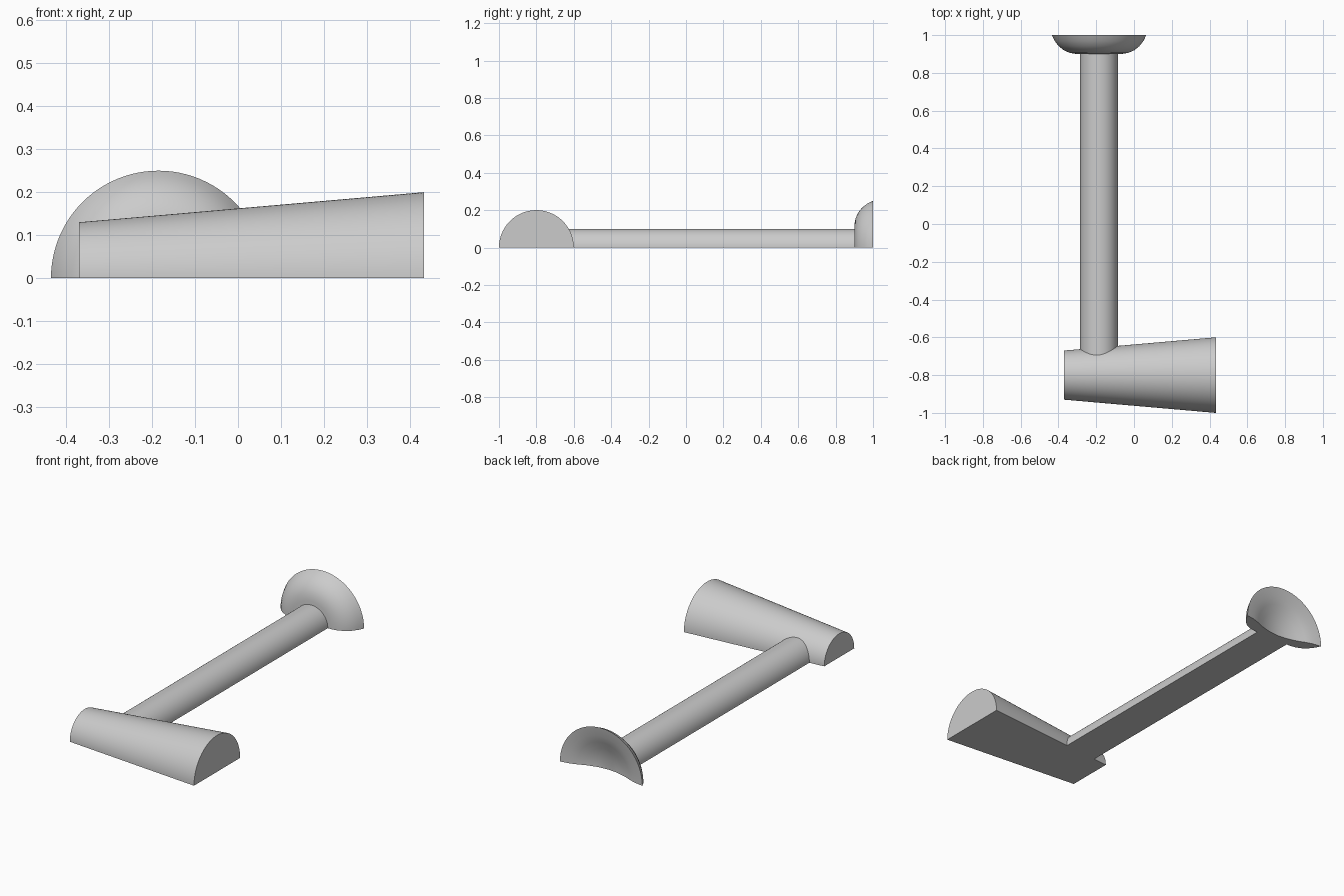
import bpy, bmesh, math

cube = bpy.data.objects.get("Cube")
if cube:
    bpy.data.objects.remove(cube, do_unlink=True)

grey = bpy.data.materials.new("plain grey")
grey.use_nodes = True
grey.diffuse_color = (0.6, 0.6, 0.6, 1)
grey.node_tree.nodes["Principled BSDF"].inputs["Base Color"].default_value = (0.6, 0.6, 0.6, 1)


def half_turned(name, profile, axis, centre, steps=48):
    """Turn (radius, position) points half a circle over the ground and close the flat base."""
    bm = bmesh.new()
    rings = []
    for i in range(steps + 1):
        a = math.pi * i / steps
        ring = []
        for r, t in profile:
            side, up = centre + r * math.cos(a), r * math.sin(a)
            ring.append(bm.verts.new((t, side, up) if axis == "X" else (side, t, up)))
        rings.append(ring)
    for a, b in zip(rings, rings[1:]):
        for j in range(len(profile) - 1):
            bm.faces.new((a[j], a[j + 1], b[j + 1], b[j]))
    bmesh.ops.remove_doubles(bm, verts=bm.verts, dist=1e-5)
    # Flat base on the ground
    rim = [e for e in bm.edges if e.is_boundary]
    bmesh.ops.contextual_create(bm, geom=rim)
    bmesh.ops.recalc_face_normals(bm, faces=bm.faces)
    mesh = bpy.data.meshes.new(name)
    bm.to_mesh(mesh)
    bm.free()
    mesh.materials.append(grey)
    obj = bpy.data.objects.new(name, mesh)
    bpy.context.collection.objects.link(obj)
    bpy.ops.object.select_all(action="DESELECT")
    obj.select_set(True)
    bpy.context.view_layer.objects.active = obj
    bpy.ops.object.shade_smooth_by_angle(angle=math.radians(35))
    return obj


STEM_X = -0.185

# Tapered crosspiece at the front
half_turned("tapered_head", [(0, -0.37), (0.13, -0.37), (0.2, 0.433), (0, 0.433)], "X", -0.8)

# Long straight stem
half_turned("stem", [(0, -0.75), (0.1, -0.75), (0.1, 0.92), (0, 0.92)], "Y", STEM_X)

# Rounded cup with a shallow funnel-shaped hollow at the back
outer = [(0, 0.9), (0.12, 0.9), (0.155, 0.906), (0.187, 0.92), (0.214, 0.942), (0.235, 0.969), (0.25, 1)]
hollow = [(0.2, 0.992), (0.16, 0.979), (0.12, 0.962), (0.06, 0.946), (0, 0.94)]
half_turned("cup", outer + hollow, "Y", STEM_X)
